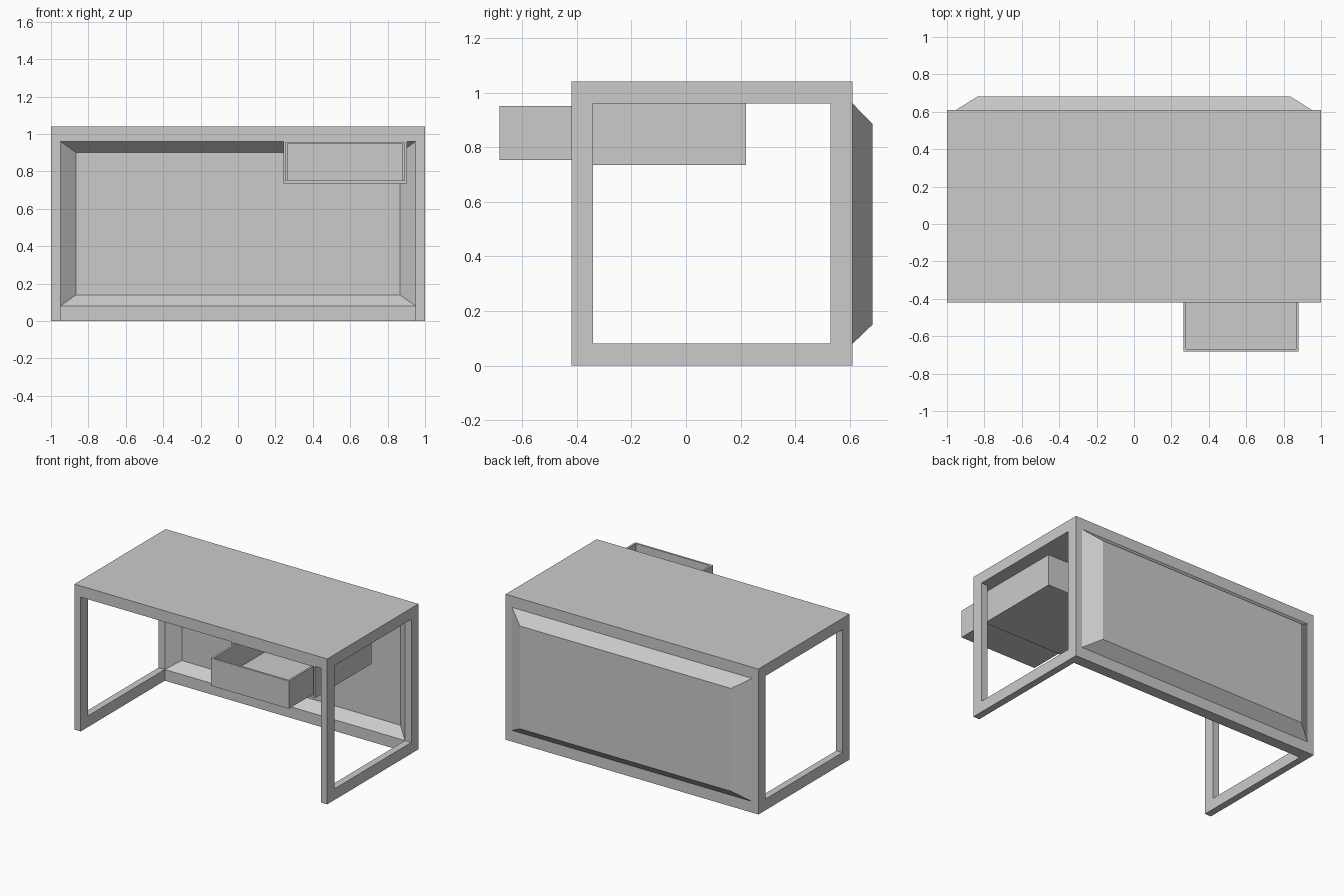
import bpy, bmesh

if "Cube" in bpy.data.objects:
    bpy.data.objects.remove(bpy.data.objects["Cube"])

Y0, Y1 = -0.42, 0.61      # desk front and back
H, T = 1.04, 0.08         # desk height, beam width
S = 0.05                  # side frame thickness


def make(name, bm):
    bmesh.ops.recalc_face_normals(bm, faces=bm.faces[:])
    me = bpy.data.meshes.new(name)
    bm.to_mesh(me)
    bm.free()
    ob = bpy.data.objects.new(name, me)
    bpy.context.collection.objects.link(ob)
    return ob


def add_box(bm, lo, hi):
    vs = bmesh.ops.create_cube(bm, size=1)["verts"]
    for v in vs:
        v.co = [(a + b) / 2 + c * (b - a) for a, b, c in zip(lo, hi, v.co)]
    return vs


def box(name, lo, hi):
    bm = bmesh.new()
    add_box(bm, lo, hi)
    return make(name, bm)


def loft(name, loops):
    """Closed solid through a list of rectangles (x0, x1, z0, z1, y)."""
    bm = bmesh.new()
    rings = [[bm.verts.new((x, y, z)) for x, z in
              ((x0, z0), (x1, z0), (x1, z1), (x0, z1))]
             for x0, x1, z0, z1, y in loops]
    for a, b in zip(rings, rings[1:]):
        for i in range(4):
            j = (i + 1) % 4
            bm.faces.new((a[i], a[j], b[j], b[i]))
    bm.faces.new(rings[0])
    bm.faces.new(rings[-1])
    return make(name, bm)


# table top
box("table_top", (-1, Y0, H - T), (1, Y1, H))

# side frames: U profile extruded sideways
profile = [(Y0, 0), (Y1, 0), (Y1, H - T), (Y1 - T, H - T),
           (Y1 - T, T), (Y0 + T, T), (Y0 + T, H - T), (Y0, H - T)]
for side, name in ((-1, "left_side_frame"), (1, "right_side_frame")):
    bm = bmesh.new()
    face = bm.faces.new([bm.verts.new((side, y, z)) for y, z in profile])
    ext = bmesh.ops.extrude_face_region(bm, geom=[face], use_keep_orig=True)
    for v in ext["geom"]:
        if isinstance(v, bmesh.types.BMVert):
            v.co.x -= side * S
    make(name, bm)

# bottom rail at the back
box("back_rail", (-1 + S, Y1 - T, 0), (1 - S, Y1, T))

# back panel: recessed inside, raised outside
rim = (-1 + S, 1 - S, T, H - T)
loft("back_panel", [
    (-0.865, 0.865, 0.14, 0.90, 0.60),
    (*rim, Y1 - T),
    (*rim, Y1),
    (-0.835, 0.835, 0.15, 0.885, 0.683),
])

# drawer housing: box sleeve open at the front
loft("drawer_housing", [
    (0.255, 0.89, 0.75, 0.955, 0.205),
    (0.255, 0.89, 0.75, 0.955, Y0),
    (0.243, 0.903, 0.735, 0.96, Y0),
    (0.243, 0.903, 0.735, 0.96, 0.22),
])

# drawer: open-topped tray, pulled out
bm = bmesh.new()
add_box(bm, (0.265, -0.683, 0.752), (0.88, -0.06, 0.95))
bm.normal_update()
top = max(bm.faces, key=lambda f: f.calc_center_median().z)
bmesh.ops.inset_region(bm, faces=[top], thickness=0.02)
ext = bmesh.ops.extrude_discrete_faces(bm, faces=[top])
for v in ext["faces"][0].verts:
    v.co.z = 0.772
bmesh.ops.remove_doubles(bm, verts=bm.verts[:], dist=1e-5)
make("drawer", bm)
